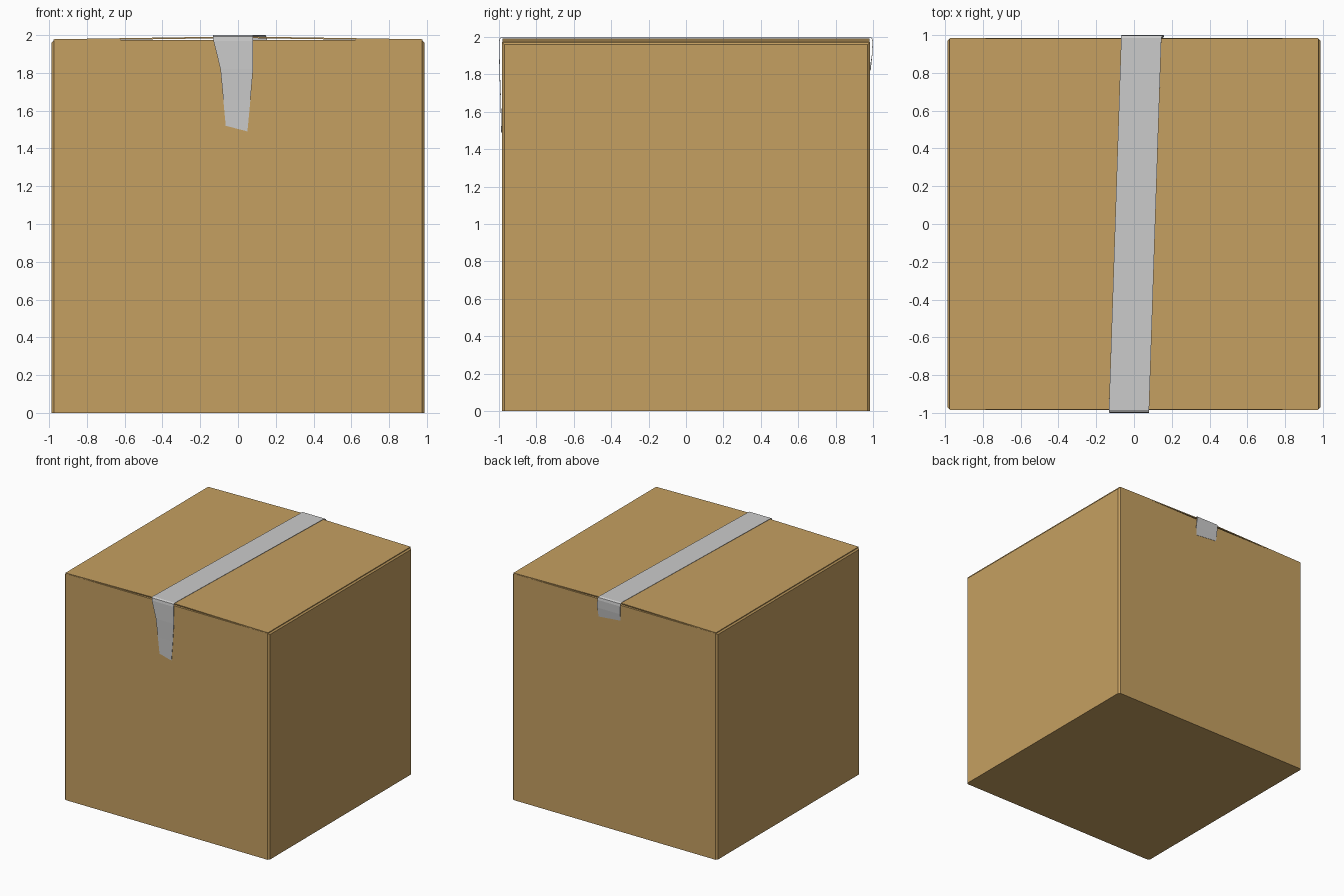
import bpy, bmesh

if "Cube" in bpy.data.objects:
    bpy.data.objects.remove(bpy.data.objects["Cube"])

def material(name, rgb):
    m = bpy.data.materials.new(name)
    m.diffuse_color = (*rgb, 1)
    m.use_nodes = True
    m.node_tree.nodes["Principled BSDF"].inputs["Base Color"].default_value = m.diffuse_color
    return m

card = material("cardboard", (0.56, 0.35, 0.12))

def make_object(name, bm, mat=None):
    bmesh.ops.recalc_face_normals(bm, faces=bm.faces)
    me = bpy.data.meshes.new(name)
    bm.to_mesh(me)
    bm.free()
    ob = bpy.data.objects.new(name, me)
    bpy.context.collection.objects.link(ob)
    if mat:
        me.materials.append(mat)
    return ob

# Carton body: chamfered uprights and side folds
X, Y, TOP = 0.987, 0.984, 1.973
bm = bmesh.new()
bmesh.ops.create_cube(bm, size=2)
for v in bm.verts:
    v.co = (v.co.x * X, v.co.y * Y, (v.co.z + 1) * TOP / 2)
folds = []
for e in bm.edges:
    a, b = (v.co for v in e.verts)
    upright = abs(a.z - b.z) > 1
    side_top = min(a.z, b.z) > 1 and abs(a.y - b.y) > 1
    if upright or side_top:
        folds.append(e)
bmesh.ops.bevel(bm, geom=folds, offset=0.013, segments=1, affect='EDGES')
make_object("carton_body", bm, card)

# Two thin lid flaps, rising slightly to the middle seam
for side, name in ((-1, "left_lid_flap"), (1, "right_lid_flap")):
    bm = bmesh.new()
    profile = [(0.976, 1.970), (0.976, 1.978), (0.002, 1.993), (0.002, 1.985)]
    face = bm.faces.new([bm.verts.new((side * x, -0.982, z)) for x, z in profile])
    ext = bmesh.ops.extrude_face_region(bm, geom=[face])
    moved = [g for g in ext["geom"] if isinstance(g, bmesh.types.BMVert)]
    bmesh.ops.translate(bm, verts=moved, vec=(0, 1.964, 0))
    make_object(name, bm, card)

# Tape strip: rows of (left x, left z, right x, right z, y) from front end to back end
rows = [(-0.065, 1.52, 0.05, 1.49, -0.988),
        (-0.078, 1.66, 0.066, 1.66, -0.992),
        (-0.093, 1.82, 0.080, 1.82, -0.998),
        (-0.130, 1.97, 0.080, 1.97, -1.000),
        (-0.133, 1.992, 0.080, 1.992, -0.997),
        (-0.133, 2.000, 0.080, 2.000, -0.985),
        (-0.068, 2.000, 0.145, 2.000, 0.985),
        (-0.068, 1.992, 0.150, 1.992, 0.997),
        (-0.066, 1.97, 0.155, 1.97, 1.000),
        (-0.062, 1.90, 0.160, 1.90, 0.996),
        (-0.060, 1.84, 0.150, 1.82, 0.987)]
bm = bmesh.new()
pairs = [(bm.verts.new((xl, y, zl)), bm.verts.new((xr, y, zr)))
         for xl, zl, xr, zr, y in rows]
for (a, b), (c, d) in zip(pairs, pairs[1:]):
    bm.faces.new((a, b, d, c))
tape = make_object("sealing_tape", bm)
if tape.data.polygons[5].normal.z < 0:
    tape.data.flip_normals()
solid = tape.modifiers.new("thickness", 'SOLIDIFY')
solid.thickness = 0.003
solid.offset = -1
